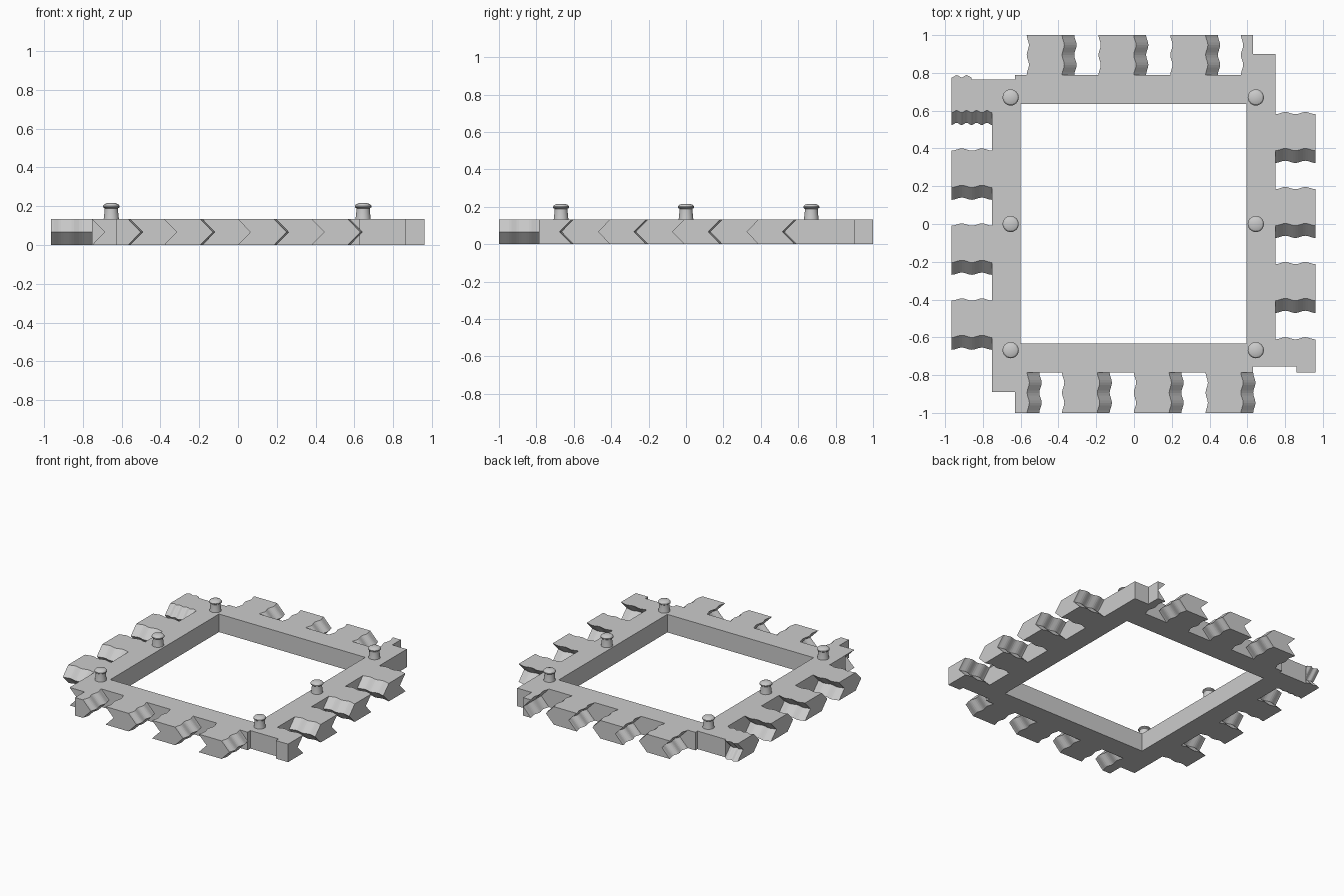
import bpy
import bmesh
import math
from mathutils import Vector

cube = bpy.data.objects.get("Cube")
if cube:
    bpy.data.objects.remove(cube, do_unlink=True)

H = 0.133        # slab height
TIP = 0.065      # sideways reach of the chevron
STEPS = 16       # samples along each wavy edge

grey = bpy.data.materials.new("plain grey")
grey.use_nodes = True
colour = (0.6, 0.6, 0.6, 1)
grey.diffuse_color = colour
grey.node_tree.nodes["Principled BSDF"].inputs["Base Color"].default_value = colour


def finish(name, bm):
    bmesh.ops.recalc_face_normals(bm, faces=bm.faces)
    mesh = bpy.data.meshes.new(name)
    bm.to_mesh(mesh)
    bm.free()
    mesh.materials.append(grey)
    obj = bpy.data.objects.new(name, mesh)
    bpy.context.collection.objects.link(obj)
    return obj


def tooth(name, side, lo, hi, near, far, lo_cut=True, hi_cut=True, wavy=True):
    """Prism running outward from near to far, with chevron edges lo and hi."""
    bm = bmesh.new()
    tip = TIP if side in ("front", "back") else -TIP
    outward = 1 if side in ("back", "left_flip", "right") else -1
    rings = []
    for i in range(STEPS + 1):
        t = i / STEPS
        d = outward * (near + (far - near) * t)
        wave = -0.006 * math.cos(4 * math.pi * t) if wavy else 0

        def edge(base, cut, z):
            if not cut:
                return base
            return base + wave + (tip if z == H / 2 else 0)

        ring = []
        for z in (0, H / 2, H):
            b = edge(hi, hi_cut, z)
            a = min(edge(lo, lo_cut, z), b - 0.002)
            ring.append((a, b, z))
        loop = [(a, z) for a, b, z in ring] + [(b, z) for a, b, z in reversed(ring)]
        if side in ("front", "back"):
            rings.append([bm.verts.new((s, d, z)) for s, z in loop])
        else:
            rings.append([bm.verts.new((d, s, z)) for s, z in loop])
    for r, q in zip(rings, rings[1:]):
        for k in range(6):
            n = (k + 1) % 6
            bm.faces.new((r[k], r[n], q[n], q[k]))
    for r in (rings[0], rings[-1]):
        bm.faces.new((r[0], r[1], r[4], r[5]))
        bm.faces.new((r[1], r[2], r[3], r[4]))
    return finish(name, bm)


# Square frame with two stepped corners
outer = [(-0.752, -0.787), (0.63, -0.787), (0.63, -0.755), (0.748, -0.755),
         (0.748, 0.79), (-0.63, 0.79), (-0.63, 0.765), (-0.752, 0.765)]
inner = [(-0.6, -0.632), (0.595, -0.632), (0.595, 0.635), (-0.6, 0.635)]
bm = bmesh.new()
for outline in (outer, inner):
    vs = [bm.verts.new((x, y, 0)) for x, y in outline]
    for a, b in zip(vs, vs[1:] + vs[:1]):
        bm.edges.new((a, b))
bmesh.ops.triangle_fill(bm, edges=bm.edges[:], use_beauty=True)
top = bmesh.ops.extrude_face_region(bm, geom=bm.faces[:])["geom"]
bmesh.ops.translate(bm, verts=[v for v in top if isinstance(v, bmesh.types.BMVert)],
                    vec=Vector((0, 0, H)))
finish("frame", bm)

# Regular interlocking teeth
pitch = 0.38
for i in range(3):
    a = -0.375 + pitch * i
    tooth(f"front_tooth_{i}", "front", a, a + 0.187, 0.787, 1)
    a -= 0.187
    tooth(f"back_tooth_{i}", "back", a, a + 0.187, 0.79, 1)
    a = -0.595 + 0.397 * i
    tooth(f"left_tooth_{i}", "left", a, a + 0.195, 0.752, 0.965)
    a = -0.4 + 0.397 * i
    tooth(f"right_tooth_{i}", "right", a, a + 0.193, 0.748, 0.96)

# Corner teeth, flat where they meet the steps
tooth("front_left_tooth", "front", -0.63, -0.56, 0.787, 1, lo_cut=False)
tooth("front_left_step", "front", -0.752, -0.63, 0.787, 0.89, hi_cut=False, wavy=False)
tooth("front_right_tooth", "front", 0.385, 0.567, 0.787, 1)
tooth("back_right_tooth", "back", 0.572, 0.63, 0.79, 1, hi_cut=False)
tooth("back_right_step", "back", 0.63, 0.748, 0.79, 0.9, False, False, False)
tooth("right_front_step", "right", -0.755, -0.605, 0.748, 0.96, lo_cut=False)
tooth("right_front_end", "right", -0.787, -0.755, 0.86, 0.96, False, False, False)
tooth("left_back_tooth", "left", 0.595, 0.765, 0.752, 0.86, hi_cut=False)
tooth("left_back_end", "left", 0.595, 0.782, 0.86, 0.965)

# Locating pegs: lathed profile (radius, height above slab)
profile = [(0.04, -0.005), (0.038, 0.012), (0.035, 0.04), (0.035, 0.056),
           (0.043, 0.062), (0.043, 0.068), (0.036, 0.077), (0.021, 0.083)]
SEGMENTS = 24
for y, row in ((-0.668, "front"), (0, "middle"), (0.67, "back")):
    for x, side in ((-0.653, "right"), (0.645, "left")):
        bm = bmesh.new()
        rings = []
        for r, z in profile:
            angles = [2 * math.pi * k / SEGMENTS for k in range(SEGMENTS)]
            rings.append([bm.verts.new((x + r * math.cos(t), y + r * math.sin(t), H + z))
                          for t in angles])
        for r, q in zip(rings, rings[1:]):
            for k in range(SEGMENTS):
                n = (k + 1) % SEGMENTS
                bm.faces.new((r[k], r[n], q[n], q[k]))
        bm.faces.new(rings[0])
        bm.faces.new(rings[-1])
        peg = finish(f"{row}_{side}_peg", bm)
        bpy.context.view_layer.objects.active = peg
        peg.select_set(True)
        bpy.ops.object.shade_smooth_by_angle(angle=math.radians(30))
        peg.select_set(False)
